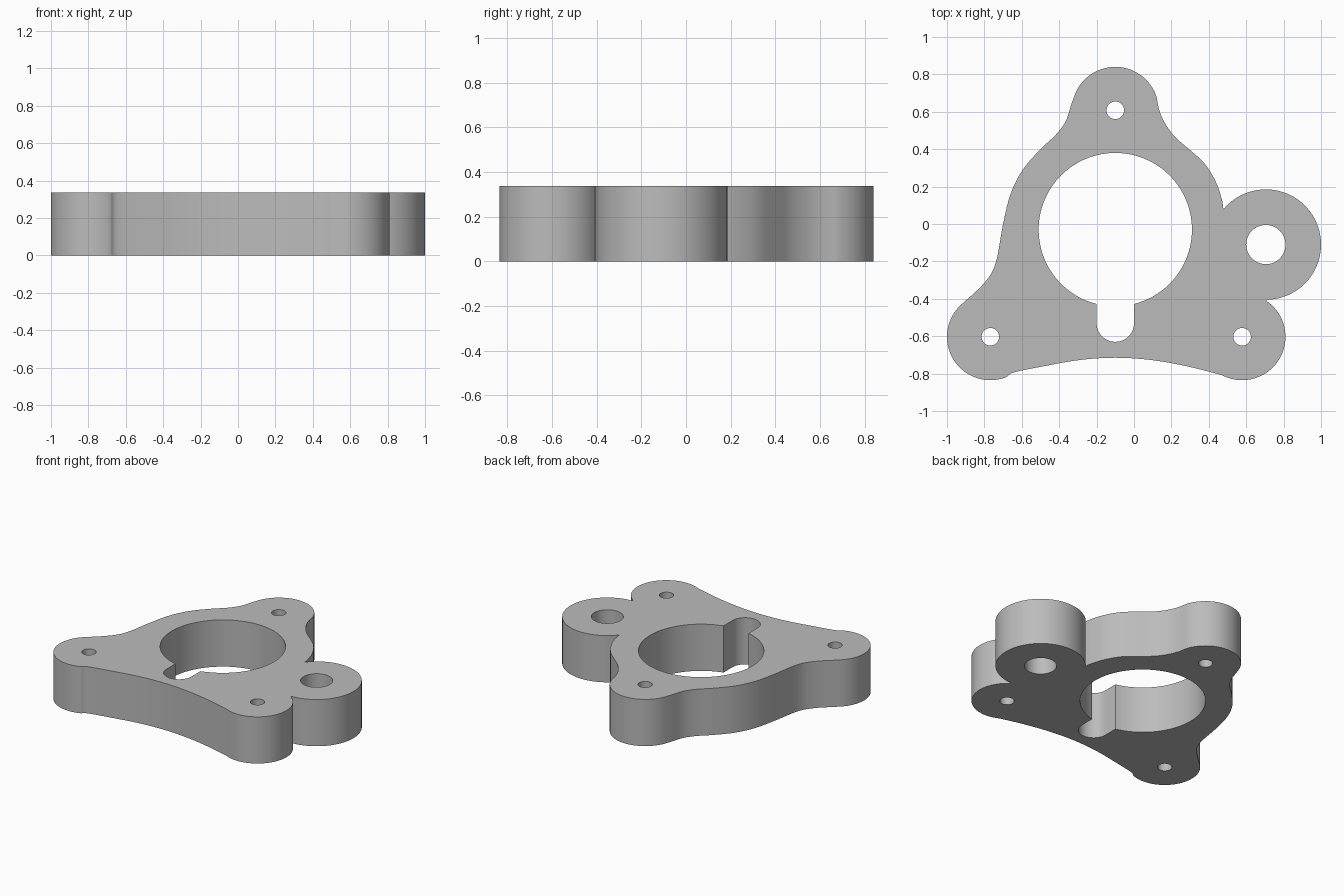
import bpy
import bmesh
from math import cos, sin, radians, asin, degrees
from mathutils import Vector

THICKNESS = 0.337
LOBE_R = 0.232
LEFT, RIGHT, BACK = (-0.768, -0.603), (0.578, -0.603), (-0.10, 0.608)
EAR, BORE, SLOT = (0.705, -0.11), (-0.10, -0.03), (-0.10, -0.53)

cube = bpy.data.objects.get("Cube")
if cube:
    bpy.data.objects.remove(cube, do_unlink=True)


def arc(centre, radius, start, end, steps=40):
    """Points along an arc, angles in degrees, both ends included."""
    angles = [radians(start + (end - start) * i / steps) for i in range(steps + 1)]
    return [Vector((centre[0] + radius * cos(a), centre[1] + radius * sin(a))) for a in angles]


def circle(centre, radius, steps=48):
    return arc(centre, radius, 0, 360, steps)[:-1]


def blend(before, points, after, steps=5):
    """Smooth curve through points, joining the end of one arc to the start of another."""
    p = [before[-2], before[-1]] + [Vector(q) for q in points] + [after[0], after[1]]
    out = []
    for a, b, c, d in zip(p, p[1:], p[2:], p[3:]):
        for i in range(steps):
            t = i / steps
            out.append(0.5 * (2 * b + (c - a) * t + (2 * a - 5 * b + 4 * c - d) * t ** 2
                              + (3 * b - a - 3 * c + d) * t ** 3))
    return out[1:]


# Outer outline, clockwise: mounting lobes, side ear and the waists between them
left_lobe = arc(LEFT, LOBE_R, -68, -230)
back_lobe = arc(BACK, LOBE_R, 162, 18)
ear = arc(EAR, 0.295, 140, -89, 60)
right_lobe = arc(RIGHT, LOBE_R, 56, -118)
left_waist = [(-0.80, -0.315), (-0.74, -0.21), (-0.70, 0.0), (-0.66, 0.16),
              (-0.595, 0.29), (-0.50, 0.40), (-0.42, 0.475), (-0.365, 0.55), (-0.335, 0.64)]
right_waist = [(0.135, 0.61), (0.165, 0.54), (0.22, 0.465), (0.30, 0.395),
               (0.38, 0.32), (0.44, 0.22), (0.47, 0.13)]
front_waist = [(0.28, -0.76), (0.09, -0.727), (-0.10, -0.715),
               (-0.29, -0.727), (-0.48, -0.76), (-0.64, -0.793)]
outline = (left_lobe + blend(left_lobe, left_waist, back_lobe)
           + back_lobe + blend(back_lobe, right_waist, ear)
           + ear + right_lobe + blend(right_lobe, front_waist, left_lobe))

# Main bore with its round-ended slot, then the screw and ear holes
gap = degrees(asin(0.1 / 0.41))
bore = arc(BORE, 0.41, gap - 90, 270 - gap, 90) + arc(SLOT, 0.1, 180, 360, 24)
loops = [outline, bore, circle(EAR, 0.105)]
loops += [circle(c, 0.047, 32) for c in (LEFT, RIGHT, BACK)]

# Fill the profile and extrude it to a plate
bm = bmesh.new()
for loop in loops:
    verts = [bm.verts.new((p.x, p.y, 0)) for p in loop]
    for a, b in zip(verts, verts[1:] + verts[:1]):
        bm.edges.new((a, b))
bmesh.ops.triangle_fill(bm, use_beauty=True, use_dissolve=False, edges=bm.edges[:])
top = bmesh.ops.extrude_face_region(bm, geom=bm.faces[:], use_keep_orig=True)
bmesh.ops.translate(bm, vec=(0, 0, THICKNESS),
                    verts=[g for g in top["geom"] if isinstance(g, bmesh.types.BMVert)])
bmesh.ops.recalc_face_normals(bm, faces=bm.faces[:])
mesh = bpy.data.meshes.new("mounting_plate")
bm.to_mesh(mesh)
bm.free()

plate = bpy.data.objects.new("mounting_plate", mesh)
bpy.context.collection.objects.link(plate)

# Plain grey finish
grey = bpy.data.materials.new("plain_grey")
grey.use_nodes = True
colour = (0.5, 0.5, 0.5, 1)
grey.diffuse_color = colour
grey.node_tree.nodes["Principled BSDF"].inputs["Base Color"].default_value = colour
mesh.materials.append(grey)

bpy.ops.object.select_all(action="DESELECT")
plate.select_set(True)
bpy.context.view_layer.objects.active = plate
bpy.ops.object.shade_smooth_by_angle(angle=radians(30))
